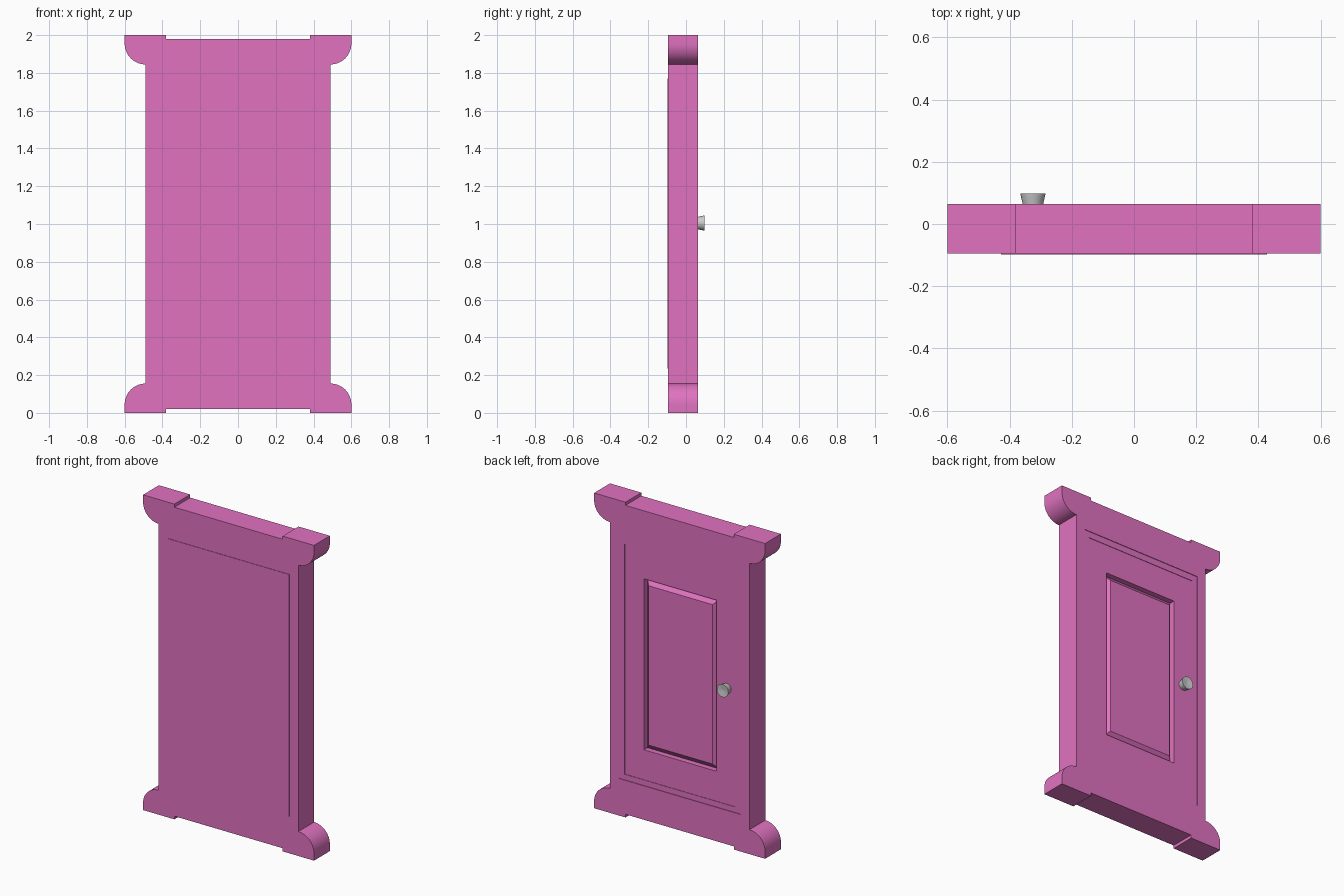
import bpy, bmesh, math

if "Cube" in bpy.data.objects:
    bpy.data.objects.remove(bpy.data.objects["Cube"])

pink = bpy.data.materials.new("pink_paint")
pink.diffuse_color = (0.75, 0.17, 0.53, 1)
pink.use_nodes = True
pink.node_tree.nodes["Principled BSDF"].inputs["Base Color"].default_value = pink.diffuse_color


def finish(name, bm, mat=None, smooth=False):
    bmesh.ops.recalc_face_normals(bm, faces=bm.faces)
    me = bpy.data.meshes.new(name)
    bm.to_mesh(me)
    bm.free()
    ob = bpy.data.objects.new(name, me)
    bpy.context.collection.objects.link(ob)
    if mat:
        me.materials.append(mat)
    if smooth:
        bpy.context.view_layer.objects.active = ob
        ob.select_set(True)
        bpy.ops.object.shade_smooth_by_angle(angle=math.radians(35))
        ob.select_set(False)
    return ob


def loft(name, loops, mat=None, smooth=False):
    """Skin a list of closed point loops and cap both ends."""
    bm = bmesh.new()
    rings = [[bm.verts.new(p) for p in loop] for loop in loops]
    n = len(rings[0])
    for a, b in zip(rings, rings[1:]):
        for i in range(n):
            j = (i + 1) % n
            bm.faces.new((a[i], a[j], b[j], b[i]))
    bm.faces.new(rings[0])
    bm.faces.new(rings[-1])
    return finish(name, bm, mat, smooth)


def rect(half, low, high, y):
    return [(-half, y, low), (half, y, low), (half, y, high), (-half, y, high)]


FRONT, BACK = -0.095, 0.064
BODY = (0.49, 0.02, 1.98)
TRIM = (0.427, 0.235, 1.77)
DOOR = (0.39, 0.27, 1.73)
PANEL = (0.255, 0.46, 1.545)
FIELD = (0.225, 0.497, 1.508)

# frame: raised front panel, thick slab, shallow stepped recess at the back
loft("door_frame", [
    rect(*TRIM, FRONT - 0.003), rect(*TRIM, FRONT),
    rect(*BODY, FRONT), rect(*BODY, BACK),
    rect(*TRIM, BACK), rect(*TRIM, BACK - 0.004),
    rect(*DOOR, BACK - 0.004), rect(*DOOR, 0.0)], pink)

# door leaf: sunk opening with sloped, raised field
loft("door_leaf", [
    rect(*DOOR, 0.0), rect(*DOOR, BACK - 0.007),
    rect(*PANEL, BACK - 0.007), rect(*PANEL, BACK - 0.042),
    rect(*FIELD, BACK - 0.010)], pink)

# corner feet: domed block, mirrored left/right and top/bottom about the centre
R, CX, CZ = 0.11, 0.49, 0.045
outline = [(CX - R, 0), (CX + R, 0)]
outline += [(CX + R * math.cos(math.pi * i / 32), CZ + R * math.sin(math.pi * i / 32))
            for i in range(33)]
corner = loft("corner_block", [[(x, y, z - 1) for x, z in outline]
                               for y in (FRONT, BACK)], pink, True)
corner.location.z = 1
mirror = corner.modifiers.new("mirror", 'MIRROR')
mirror.use_axis = (True, False, True)
mirror.use_mirror_merge = False

# knob: flared, slightly dished disc
profile = [(0.030, 0.050), (0.033, 0.064), (0.040, 0.095),
           (0.0405, 0.098), (0.035, 0.098), (0.012, 0.092)]
loft("door_knob", [[(-0.325 + r * math.cos(math.tau * i / 32), y,
                     1.005 + r * math.sin(math.tau * i / 32)) for i in range(32)]
                   for r, y in profile], None, True)
